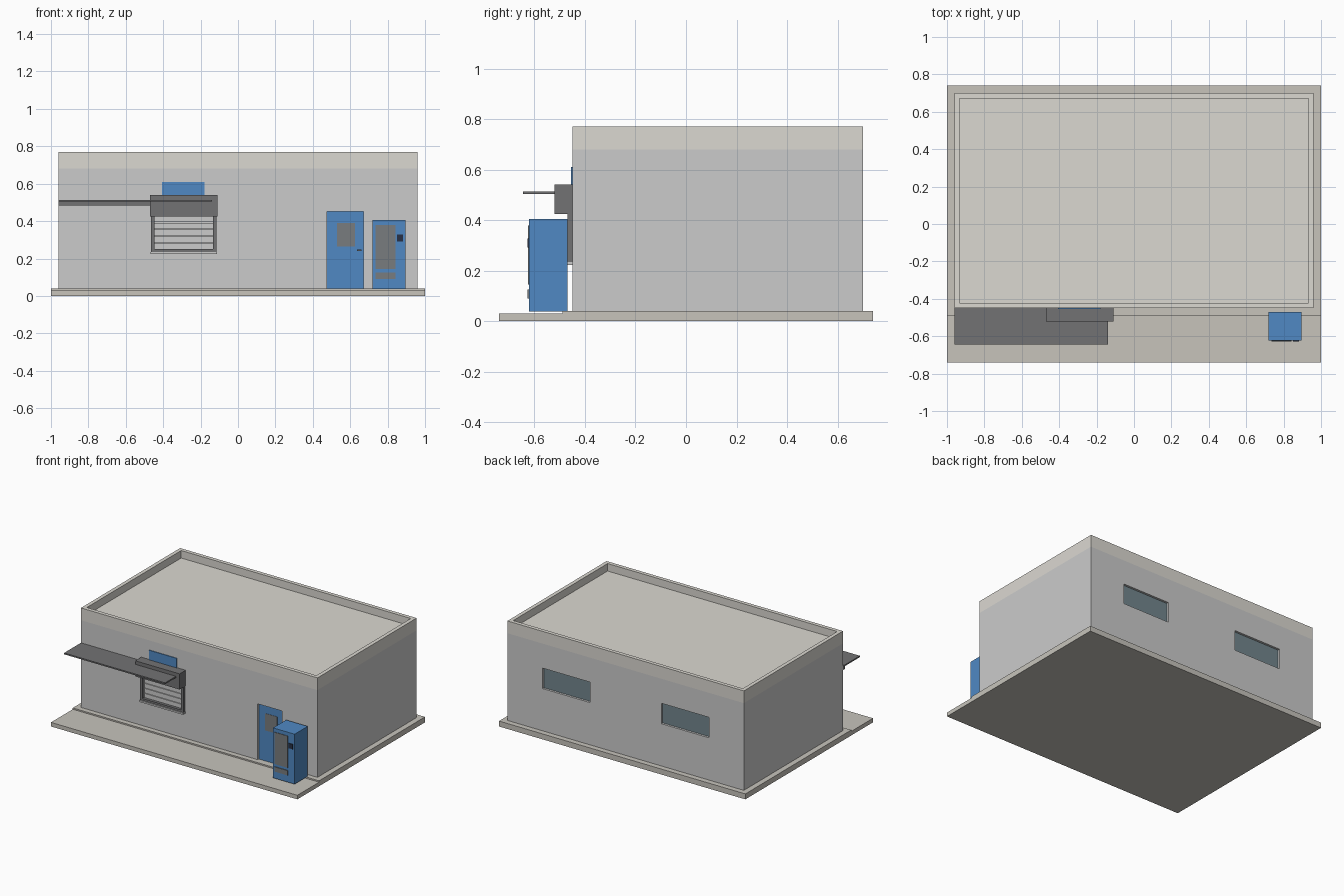
import bpy

if "Cube" in bpy.data.objects:
    bpy.data.objects.remove(bpy.data.objects["Cube"])


def material(name, r, g, b):
    m = bpy.data.materials.new(name)
    m.diffuse_color = (r, g, b, 1)
    m.use_nodes = True
    m.node_tree.nodes["Principled BSDF"].inputs["Base Color"].default_value = m.diffuse_color
    return m


BLUE = material("blue_paint", 0.08, 0.25, 0.55)
DARK = material("dark_metal", 0.17, 0.17, 0.175)
PAVING = material("paving", 0.57, 0.55, 0.50)
TRIM = material("roof_trim", 0.71, 0.69, 0.64)
GLASS = material("window_glass", 0.17, 0.24, 0.27)
PANEL = material("panel_glass", 0.19, 0.20, 0.21)
BLACK = material("keypad_black", 0.02, 0.03, 0.06)


def box(name, x, y, z, mat=None):
    """Box from (min, max) ranges on each axis."""
    v = [(a, b, c) for a in x for b in y for c in z]
    f = [(0, 1, 3, 2), (4, 6, 7, 5), (0, 4, 5, 1),
         (2, 3, 7, 6), (0, 2, 6, 4), (1, 5, 7, 3)]
    me = bpy.data.meshes.new(name)
    me.from_pydata(v, [], f)
    ob = bpy.data.objects.new(name, me)
    bpy.context.collection.objects.link(ob)
    if mat:
        me.materials.append(mat)
    return ob


def cut(ob, x, y, z):
    """Cut a box-shaped recess out of an object."""
    cutter = box("cutter", x, y, z)
    mod = ob.modifiers.new("recess", 'BOOLEAN')
    mod.operation = 'DIFFERENCE'
    mod.solver = 'EXACT'
    mod.object = cutter
    bpy.context.view_layer.objects.active = ob
    bpy.ops.object.modifier_apply(modifier=mod.name)
    bpy.data.objects.remove(cutter, do_unlink=True)


# Ground slab with a slightly lower front pavement
box("foundation", (-1, 1), (-0.488, 0.74), (0, 0.04), PAVING)
box("front_pavement", (-1, 1), (-0.74, -0.488), (0, 0.03), PAVING)

# Building body and parapet around the sunken roof
walls = box("walls", (-0.96, 0.96), (-0.45, 0.70), (0.04, 0.68))
parapet = box("parapet_roof", (-0.96, 0.96), (-0.45, 0.70), (0.68, 0.77), TRIM)
cut(parapet, (-0.932, 0.932), (-0.422, 0.672), (0.715, 0.9))

# Recessed rear windows
for side, x in (("left", (-0.675, -0.29)), ("right", (0.29, 0.675))):
    cut(walls, x, (0.682, 0.8), (0.35, 0.50))
    box("rear_window_" + side, x, (0.678, 0.684), (0.35, 0.50), GLASS)

# Recessed entrance door with glazing and handle
cut(walls, (0.475, 0.672), (-0.6, -0.432), (0.04, 0.45))
box("door", (0.475, 0.672), (-0.437, -0.43), (0.04, 0.45), BLUE)
box("door_glass", (0.528, 0.625), (-0.439, -0.436), (0.265, 0.39), PANEL)
box("door_handle", (0.635, 0.66), (-0.446, -0.436), (0.241, 0.249), DARK)

# Serving hatch: recess, slatted shutter, frame, sill
cut(walls, (-0.447, -0.133), (-0.6, -0.438), (0.245, 0.43))
COUNT = 5
step = (0.43 - 0.245) / COUNT
for i in range(COUNT):
    z = 0.245 + i * step
    box(f"shutter_slat_{i + 1}", (-0.447, -0.133), (-0.448, -0.437),
        (z + 0.002, z + step - 0.002))
for side, x in (("left", (-0.465, -0.447)), ("right", (-0.133, -0.115))):
    box("hatch_frame_" + side, x, (-0.47, -0.449), (0.24, 0.43), DARK)
box("hatch_frame_bottom", (-0.465, -0.115), (-0.47, -0.449), (0.233, 0.25), DARK)
box("hatch_sill", (-0.467, -0.113), (-0.478, -0.449), (0.223, 0.235))

# Shutter housing, sign panel, awning and its wall rail
box("shutter_housing", (-0.47, -0.11), (-0.52, -0.449), (0.425, 0.54), DARK)
box("sign_panel", (-0.405, -0.18), (-0.455, -0.449), (0.53, 0.61), BLUE)
box("awning", (-0.96, -0.14), (-0.645, -0.449), (0.504, 0.514), DARK)
box("awning_rail", (-0.96, -0.14), (-0.475, -0.449), (0.484, 0.505), DARK)

# Vending machine with display, tray and keypad
box("vending_machine", (0.72, 0.895), (-0.622, -0.47), (0.038, 0.405), BLUE)
box("vending_display", (0.735, 0.842), (-0.626, -0.62), (0.145, 0.378), PANEL)
box("vending_tray", (0.735, 0.842), (-0.627, -0.62), (0.09, 0.125), PANEL)
box("vending_keypad", (0.85, 0.882), (-0.627, -0.62), (0.292, 0.328), BLACK)
